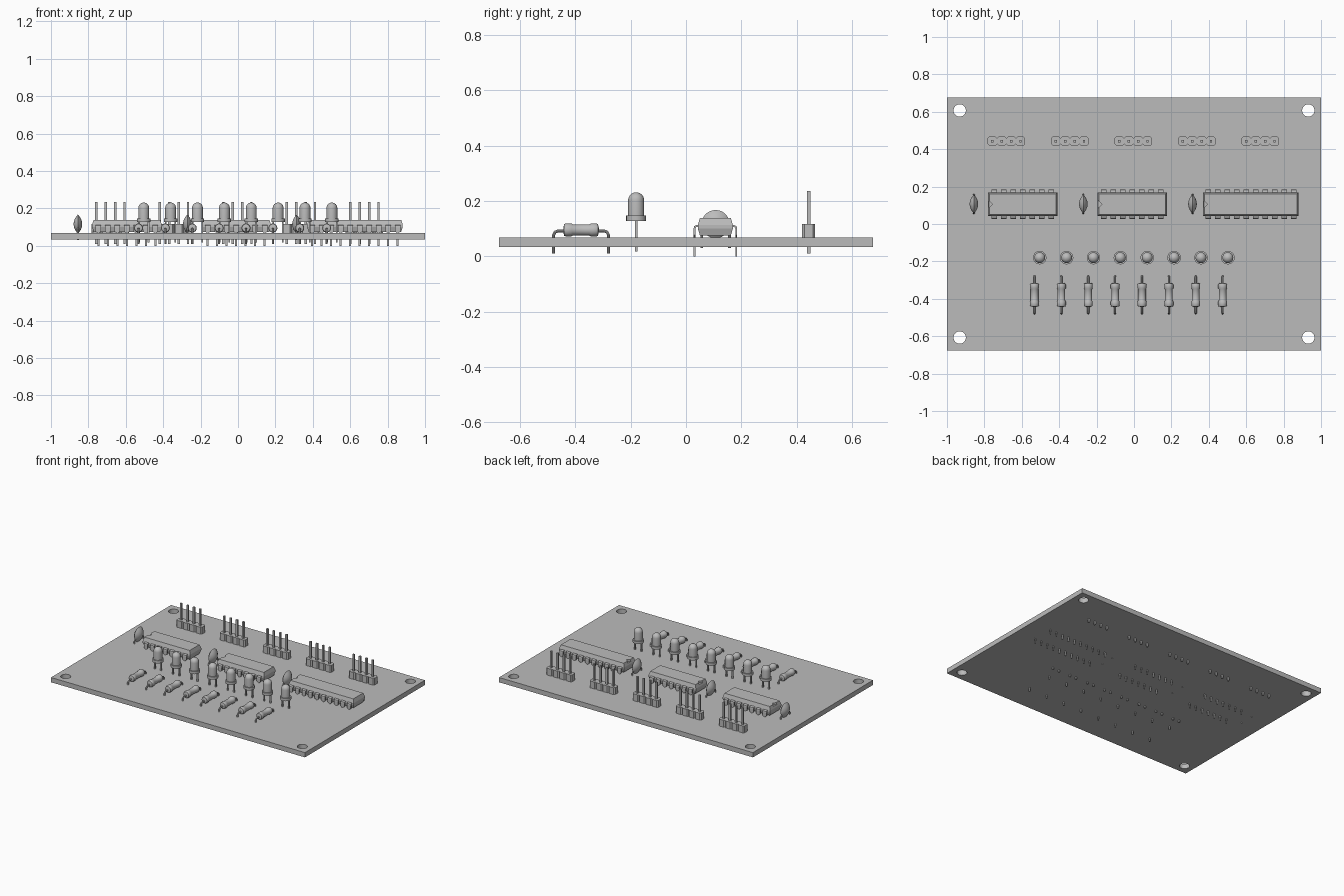
import bpy, bmesh, math
from mathutils import Matrix, Vector

if "Cube" in bpy.data.objects:
    bpy.data.objects.remove(bpy.data.objects["Cube"])

grey = bpy.data.materials.new("plain grey")
grey.use_nodes = True
COLOUR = (0.5, 0.5, 0.5, 1)
grey.diffuse_color = COLOUR
grey.node_tree.nodes["Principled BSDF"].inputs["Base Color"].default_value = COLOUR


def place(name, mesh, loc=(0, 0, 0)):
    ob = bpy.data.objects.new(name, mesh)
    ob.location = loc
    bpy.context.collection.objects.link(ob)
    return ob


def finish(bm, name, smooth=False):
    bmesh.ops.recalc_face_normals(bm, faces=bm.faces)
    mesh = bpy.data.meshes.new(name)
    bm.to_mesh(mesh)
    bm.free()
    mesh.materials.append(grey)
    if smooth:
        mesh.shade_smooth()
        mesh.set_sharp_from_angle(angle=math.radians(35))
    return mesh


def box(bm, centre, size):
    m = Matrix.Translation(centre) @ Matrix.Diagonal((*size, 1))
    bmesh.ops.create_cube(bm, size=1, matrix=m)


def loft(bm, rings):
    """Skin a list of equal rings of points and cap both ends."""
    loops = [[bm.verts.new(p) for p in ring] for ring in rings]
    n = len(loops[0])
    for a, b in zip(loops, loops[1:]):
        for i in range(n):
            j = (i + 1) % n
            bm.faces.new((a[i], a[j], b[j], b[i]))
    bm.faces.new(loops[0])
    bm.faces.new(loops[-1])


def lathe(bm, profile, centre, axis="Z", seg=20):
    """Revolve (radius, height) points about the chosen axis."""
    turn = {"Z": Matrix(), "Y": Matrix.Rotation(-math.pi / 2, 3, "X").to_4x4(),
            "X": Matrix.Rotation(math.pi / 2, 3, "Y").to_4x4()}[axis]
    rings = []
    for r, h in profile:
        rings.append([Vector(centre) + turn @ Vector((
            r * math.cos(math.tau * i / seg), r * math.sin(math.tau * i / seg), h))
            for i in range(seg)])
    loft(bm, rings)


def wire(bm, path, radius, seg=8):
    """Round wire along a path of (y, z) points at x = 0."""
    pts = [Vector((0, y, z)) for y, z in path]
    rings = []
    for i, p in enumerate(pts):
        t = (pts[min(i + 1, len(pts) - 1)] - pts[max(i - 1, 0)]).normalized()
        side = Vector((1, 0, 0))
        up = t.cross(side)
        rings.append([p + radius * (side * math.cos(math.tau * k / seg)
                                    + up * math.sin(math.tau * k / seg)) for k in range(seg)])
    loft(bm, rings)


def cut(ob, cutter):
    mod = ob.modifiers.new("cut", "BOOLEAN")
    mod.operation = "DIFFERENCE"
    mod.solver = "EXACT"
    mod.object = cutter
    deps = bpy.context.evaluated_depsgraph_get()
    ob_mesh = bpy.data.meshes.new_from_object(ob.evaluated_get(deps))
    ob.modifiers.clear()
    ob.data = ob_mesh
    bpy.data.objects.remove(cutter)


# Board with four corner holes
bm = bmesh.new()
box(bm, (0, 0, 0.051), (2, 1.35, 0.034))
board = place("board", finish(bm, "board"))
bm = bmesh.new()
for sx in (-1, 1):
    for sy in (-1, 1):
        lathe(bm, [(0.033, -0.1), (0.033, 0.2)], (sx * 0.932, sy * 0.607, 0), seg=28)
cut(board, place("hole_cutter", finish(bm, "hole_cutter")))

# Light: flanged dome on two legs
bm = bmesh.new()
dome = [(0.029 * math.cos(a), 0.202 + 0.029 * math.sin(a))
        for a in (math.radians(d) for d in range(0, 90, 15))]
lathe(bm, [(0.036, 0.128), (0.036, 0.147), (0.029, 0.147)] + dome + [(0.001, 0.231)], (0, 0, 0))
for sx in (-1, 1):
    box(bm, (sx * 0.0253, 0, 0.075), (0.009, 0.009, 0.114))
light = finish(bm, "light", True)

# Resistor: waisted body and two bent leads
bm = bmesh.new()
half = [(0.0205, 0), (0.0205, 0.03), (0.024, 0.036), (0.024, 0.054), (0.021, 0.061), (0.009, 0.064)]
lathe(bm, [(r, -h) for r, h in reversed(half)] + half[1:], (0, 0, 0.095), "Y")
for s in (-1, 1):
    wire(bm, [(s * 0.06, 0.091), (s * 0.085, 0.091), (s * 0.094, 0.087),
              (s * 0.099, 0.077), (s * 0.099, 0.01)], 0.0055)
resistor = finish(bm, "resistor", True)

for i in range(8):
    place(f"light_{i + 1}", light, (-0.504 + 0.1437 * i, -0.18, 0))
    place(f"resistor_{i + 1}", resistor, (-0.532 + 0.1437 * i, -0.379, 0))

# Disc capacitor: lens body and two leads
bm = bmesh.new()
lens = [(0.002, 0.023), (0.016, 0.021), (0.031, 0.015), (0.043, 0.007), (0.051, 0)]
lathe(bm, [(r, -h) for r, h in lens] + lens[-2::-1], (0, 0, 0.116), "X", 28)
for s in (-1, 1):
    wire(bm, [(s * 0.032, 0.1), (s * 0.047, 0.088), (s * 0.05, 0.078), (s * 0.05, 0.03)], 0.005)
capacitor = finish(bm, "capacitor", True)
for i, x in enumerate((-0.856, -0.271, 0.313)):
    place(f"capacitor_{i + 1}", capacitor, (x, 0.107, 0))


# Chip: tapered body with an end notch, two rows of stepped legs
def chip(name, x, length, pins):
    bm = bmesh.new()
    rings = []
    for z, inset in ((0.075, 0.008), (0.1, 0), (0.113, 0), (0.139, 0.008)):
        a, b = length / 2 - inset, 0.0635 - inset
        rings.append([(-a, -b, z), (a, -b, z), (a, b, z), (-a, b, z)])
    loft(bm, rings)
    body = place(name + "_body", finish(bm, name + "_body"), (x, 0.106, 0))
    bm = bmesh.new()
    lathe(bm, [(0.02, 0.126), (0.02, 0.16)], (x - length / 2 + 0.004, 0.106, 0), seg=4)
    cut(body, place("notch_cutter", finish(bm, "notch_cutter")))

    bm = bmesh.new()
    path = [(0.058, 0.109, 0.015), (0.069, 0.109, 0.015), (0.074, 0.105, 0.015),
            (0.0755, 0.098, 0.015), (0.0755, 0.076, 0.015), (0.0755, 0.07, 0.005),
            (0.0755, 0, 0.005)]
    t = 0.003
    for i in range(pins):
        px = (i - (pins - 1) / 2) * 0.0508
        for s in (-1, 1):
            rings = []
            for k, (y, z, w) in enumerate(path):
                dy, dz = (0, t) if k < 2 else (t, t) if k == 2 else (t, 0)
                rings.append([(px - w, s * (y - dy), z - dz), (px + w, s * (y - dy), z - dz),
                              (px + w, s * (y + dy), z + dz), (px - w, s * (y + dy), z + dz)])
            loft(bm, rings)
    place(name + "_legs", finish(bm, name + "_legs"), (x, 0.106, 0))


chip("chip_left", -0.594, 0.372, 7)
chip("chip_middle", -0.01, 0.372, 7)
chip("chip_right", 0.625, 0.511, 10)

# Pin header: four chamfered blocks, each with a square pin
bm = bmesh.new()
h, v, c = 0.0251, 0.0235, 0.008
outline = [(-h + c, -v), (h - c, -v), (h, -v + c), (h, v - c),
           (h - c, v), (-h + c, v), (-h, v - c), (-h, -v + c)]
for i in range(4):
    px = (i - 1.5) * 0.0502
    loft(bm, [[(px + a, b, z) for a, b in outline] for z in (0.068, 0.117)])
    box(bm, (px, 0, 0.1225), (0.0125, 0.0125, 0.225))
header = finish(bm, "pin_header")
for i in range(5):
    place(f"pin_header_{i + 1}", header, (-0.682 + 0.3395 * i, 0.443, 0))
